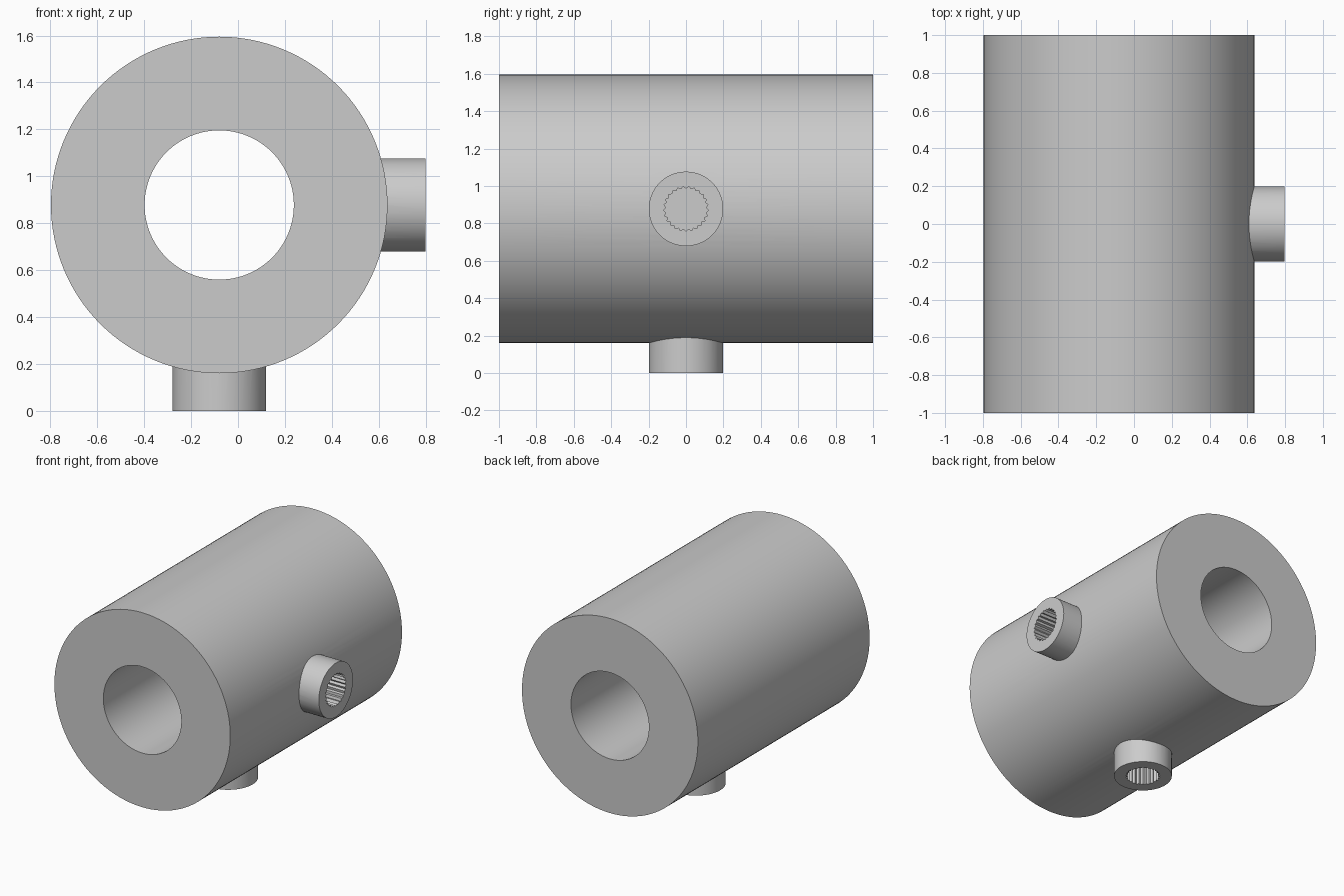
import bpy
import math
from mathutils import Matrix, Vector

default = bpy.data.objects.get("Cube")
if default:
    bpy.data.objects.remove(default, do_unlink=True)

CENTRE = Vector((-0.08, 0, 0.878))
REACH = 0.878          # axis to boss end
SOCKET_DEPTH = 0.16
TEETH = 25

grey = bpy.data.materials.new("plain grey")
grey.use_nodes = True
colour = (0.6, 0.6, 0.6, 1)
grey.diffuse_color = colour
grey.node_tree.nodes["Principled BSDF"].inputs["Base Color"].default_value = colour


def prism(name, radii, start, end, turn):
    """Solid prism along z, turned about the bore axis; radii gives one radius per side."""
    count = len(radii)
    ring = [(r * math.cos(math.tau * i / count), r * math.sin(math.tau * i / count))
            for i, r in enumerate(radii)]
    verts = [(x, y, z) for z in (start, end) for x, y in ring]
    faces = [(i, (i + 1) % count, count + (i + 1) % count, count + i) for i in range(count)]
    faces += [tuple(reversed(range(count))), tuple(range(count, 2 * count))]
    mesh = bpy.data.meshes.new(name)
    mesh.from_pydata(verts, [], faces)
    mesh.transform(Matrix.Translation(CENTRE) @ turn)
    mesh.materials.append(grey)
    obj = bpy.data.objects.new(name, mesh)
    bpy.context.collection.objects.link(obj)
    return obj


def combine(target, tool, operation):
    mod = target.modifiers.new(tool.name, "BOOLEAN")
    mod.operation = operation
    mod.solver = "EXACT"
    mod.object = tool
    bpy.context.view_layer.objects.active = target
    bpy.ops.object.modifier_apply(modifier=mod.name)
    bpy.data.objects.remove(tool, do_unlink=True)


along_y = Matrix.Rotation(math.pi / 2, 4, "X")
to_left = Matrix.Rotation(math.pi / 2, 4, "Y")
to_floor = Matrix.Rotation(math.pi, 4, "Y")

# Thick tube with two bosses at right angles
body = prism("tube_body", [0.717] * 128, -1, 1, along_y)
for turn in (to_left, to_floor):
    combine(body, prism("boss", [0.199] * 64, 0.5, REACH, turn), "UNION")

# Through bore
combine(body, prism("bore", [0.318] * 96, -1.1, 1.1, along_y), "DIFFERENCE")

# Toothed blind socket in each boss
for turn in (to_left, to_floor):
    teeth = [0.12, 0.108] * TEETH
    combine(body, prism("socket", teeth, REACH - SOCKET_DEPTH, REACH + 0.05, turn), "DIFFERENCE")

# Smooth round walls, crisp rims and teeth
bpy.ops.object.select_all(action="DESELECT")
body.select_set(True)
bpy.context.view_layer.objects.active = body
bpy.ops.object.shade_smooth_by_angle(angle=math.radians(25))
